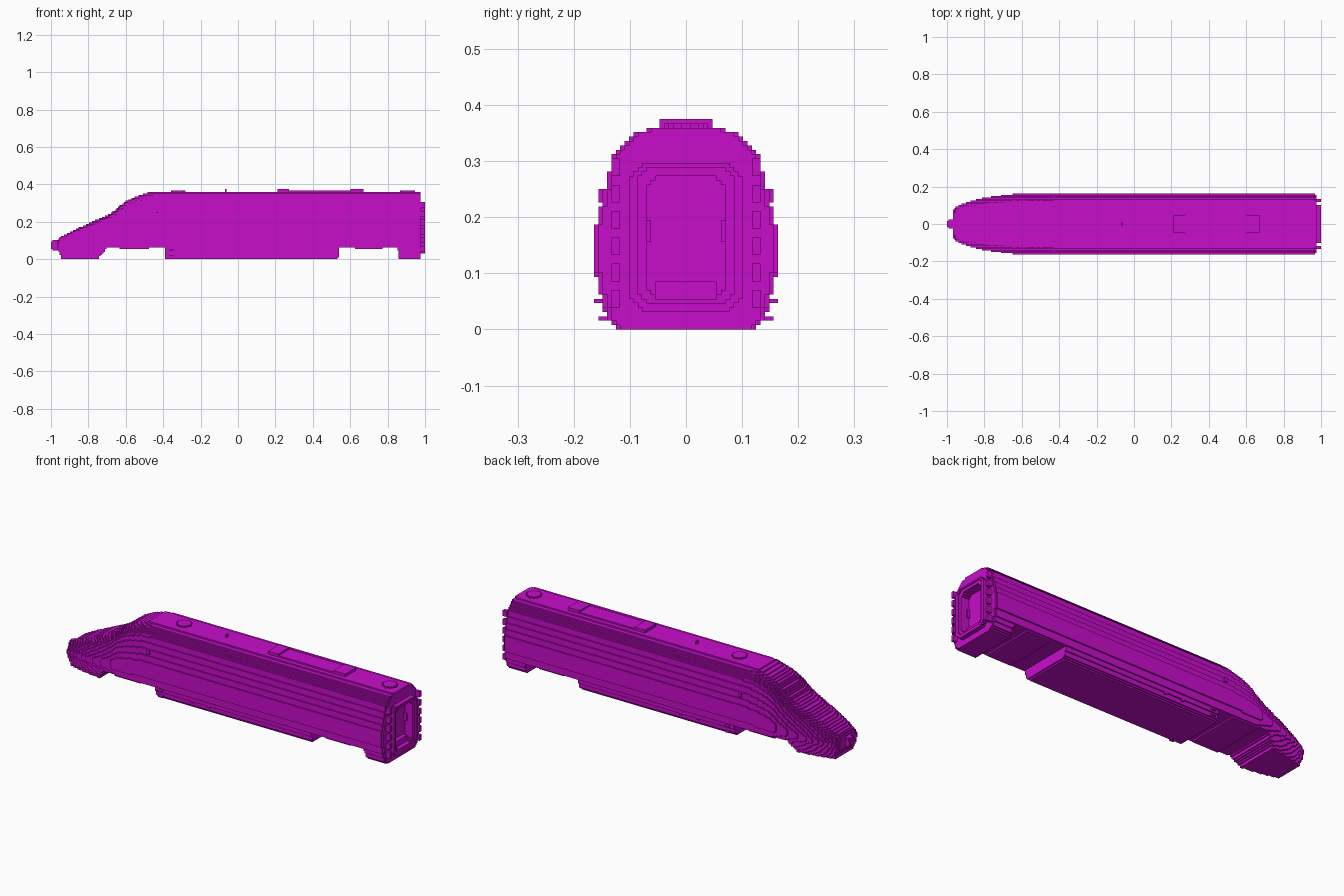
import bpy
import math

cube = bpy.data.objects.get("Cube")
if cube:
    bpy.data.objects.remove(cube, do_unlink=True)

V = 2 / 256   # block size: x runs over 256 blocks, y is mirrored about 0, z starts at 0

paint = bpy.data.materials.new("magenta_paint")
paint.use_nodes = True
colour = (0.58, 0.004, 0.60, 1)
paint.diffuse_color = colour
paint.node_tree.nodes["Principled BSDF"].inputs["Base Color"].default_value = colour

# Each block side: direction, then its four corners
SIDES = [
    ((1, 0, 0), ((1, 0, 0), (1, 1, 0), (1, 1, 1), (1, 0, 1))),
    ((-1, 0, 0), ((0, 0, 0), (0, 0, 1), (0, 1, 1), (0, 1, 0))),
    ((0, 1, 0), ((0, 1, 0), (0, 1, 1), (1, 1, 1), (1, 1, 0))),
    ((0, -1, 0), ((0, 0, 0), (1, 0, 0), (1, 0, 1), (0, 0, 1))),
    ((0, 0, 1), ((0, 0, 1), (1, 0, 1), (1, 1, 1), (0, 1, 1))),
    ((0, 0, -1), ((0, 0, 0), (0, 1, 0), (1, 1, 0), (1, 0, 0))),
]


def block_part(name, cells):
    """Make one object from a set of block cells, keeping only outside faces."""
    index, verts, faces = {}, [], []
    for i, j, k in cells:
        for (dx, dy, dz), corners in SIDES:
            if (i + dx, j + dy, k + dz) in cells:
                continue
            face = []
            for a, b, c in corners:
                p = (i + a, j + b, k + c)
                if p not in index:
                    index[p] = len(verts)
                    verts.append((-1 + p[0] * V, p[1] * V, p[2] * V))
                face.append(index[p])
            faces.append(face)
    mesh = bpy.data.meshes.new(name)
    mesh.from_pydata(verts, [], faces)
    mesh.materials.append(paint)
    obj = bpy.data.objects.new(name, mesh)
    bpy.context.collection.objects.link(obj)
    return obj


def box(x, y, z):
    return {(i, j, k) for i in range(*x) for j in range(*y) for k in range(*z)}


def both_sides(cells):
    return cells | {(i, -1 - j, k) for i, j, k in cells}


def col(x):
    return round((x + 1) / V)


def lerp(points, t):
    if t <= points[0][0]:
        return points[0][1]
    for (a, p), (b, q) in zip(points, points[1:]):
        if t <= b:
            return p + (q - p) * (t - a) / (b - a)
    return points[-1][1]


# Half width of the full body section, in blocks, by layer
SECTION = [(0, 16), (1.5, 17), (3.5, 18), (6, 19), (10.5, 20), (15, 21), (22, 21),
           (25.5, 20), (30, 19), (34, 18), (38, 17), (41, 16), (42.5, 14.2),
           (44, 12.5), (45, 11), (45.5, 9), (46, 9)]
# Nose profile: height and plan width along x
TOP = [(-0.966, 0.10), (-0.95, 0.12), (-0.9, 0.145), (-0.8, 0.19), (-0.7, 0.235),
       (-0.65, 0.268), (-0.6, 0.31), (-0.55, 0.335), (-0.48, 0.356), (-0.42, 0.36)]
PLAN = [(-0.966, 0.075), (-0.955, 0.09), (-0.93, 0.102), (-0.88, 0.12), (-0.8, 0.139),
        (-0.7, 0.154), (-0.62, 0.164)]
# Underside height along x, with a bay for each bogie
BASE = [(-0.966, 0.045), (-0.952, 0.04), (-0.945, 0), (-0.745, 0), (-0.74, 0.012),
        (-0.70, 0.06), (-0.685, 0.062), (-0.635, 0.062), (-0.62, 0.052), (-0.485, 0.052),
        (-0.47, 0.062), (-0.392, 0.062), (-0.39, 0), (0.525, 0), (0.54, 0.015),
        (0.542, 0.062), (0.62, 0.062), (0.635, 0.052), (0.765, 0.052), (0.78, 0.062),
        (0.855, 0.062), (0.857, 0), (1, 0)]
KNEE = 8   # layers below this keep their height when the nose drops

# Body shell
body = set()
for i in range(4, 253):
    x = -1 + (i + 0.5) * V
    top, base, plan = lerp(TOP, x) / V, lerp(BASE, x) / V, lerp(PLAN, x) / 0.164
    for k in range(46):
        z = k + 0.5
        if not base < z < top:
            continue
        s = z if z < KNEE else KNEE + (z - KNEE) * (46 - KNEE) / (top - KNEE)
        w = round(lerp(SECTION, s) * plan)
        if i == 252:
            w -= 1
        body |= box((i, i + 1), (-w, w), (k, k + 1))


# Rounded panel of blocks facing the rear
def end_panel(x, half, z0, z1, cut):
    cells = set()
    for k in range(z0, z1):
        inset = max(0, cut - (k - z0), cut - (z1 - 1 - k))
        cells |= box(x, (-half + inset, half - inset), (k, k + 1))
    return cells


# Doorway recess with a raised sill, and the gangway frame round it
body -= end_panel((249, 253), 9, 7, 35, 2)
body |= box((249, 252), (-7, 7), (7, 11))
block_part("body_shell", body)

frame = end_panel((253, 256), 13, 4, 38, 3)
frame -= end_panel((253, 255), 9, 7, 35, 2)
frame -= end_panel((255, 256), 11, 6, 37, 2)
block_part("gangway_frame", frame)
block_part("door_handles", both_sides(box((249, 251), (8, 9), (20, 25))))

# Dampers beside the gangway
dampers = set()
for k in range(5, 38, 6):
    dampers |= box((253, 256), (15, 17), (k, k + 4))
block_part("end_dampers", both_sides(dampers))

# Coupler: round head on a short neck
head = {(i, j, k) for i, j, k in box((0, 6), (-4, 4), (6, 13))
        if math.dist((i + 0.5, j + 0.5, k + 0.5), (3, 0, 9.5)) < 3.4}
block_part("coupler", head | box((4, 9), (-2, 2), (8, 11)))

# Roof vents
for name, x in (("front_roof_vent", -0.32), ("rear_roof_vent", 0.905)):
    c = col(x)
    disc = {(i, j, 46) for i, j, k in box((c - 5, c + 5), (-5, 5), (46, 47))
            if math.hypot(i + 0.5 - c, j + 0.5) < 4.7}
    block_part(name, disc)

# Roof equipment: low deck with a taller cover at each end, and an aerial
block_part("roof_deck", box((col(0.27), col(0.60)), (-6, 6), (46, 47)))
block_part("front_roof_cover", box((col(0.21), col(0.27)), (-6, 6), (46, 48)))
block_part("rear_roof_cover", box((col(0.60), col(0.67)), (-6, 6), (46, 48)))
block_part("aerial", box((col(-0.07), col(-0.07) + 1), (-1, 1), (46, 48)))

# Small fittings on both flanks
block_part("cab_lamps", both_sides(box((col(-0.435), col(-0.435) + 2), (17, 20), (29, 32))))
steps = box((col(-0.365), col(-0.365) + 3), (17, 20), (2, 3))
steps |= box((col(-0.365), col(-0.365) + 3), (18, 21), (6, 7))
block_part("cab_steps", both_sides(steps))
latches = set()
for x in (-0.18, -0.08):
    latches |= box((col(x), col(x) + 2), (17, 19), (4, 6))
block_part("skirt_latches", both_sides(latches))
